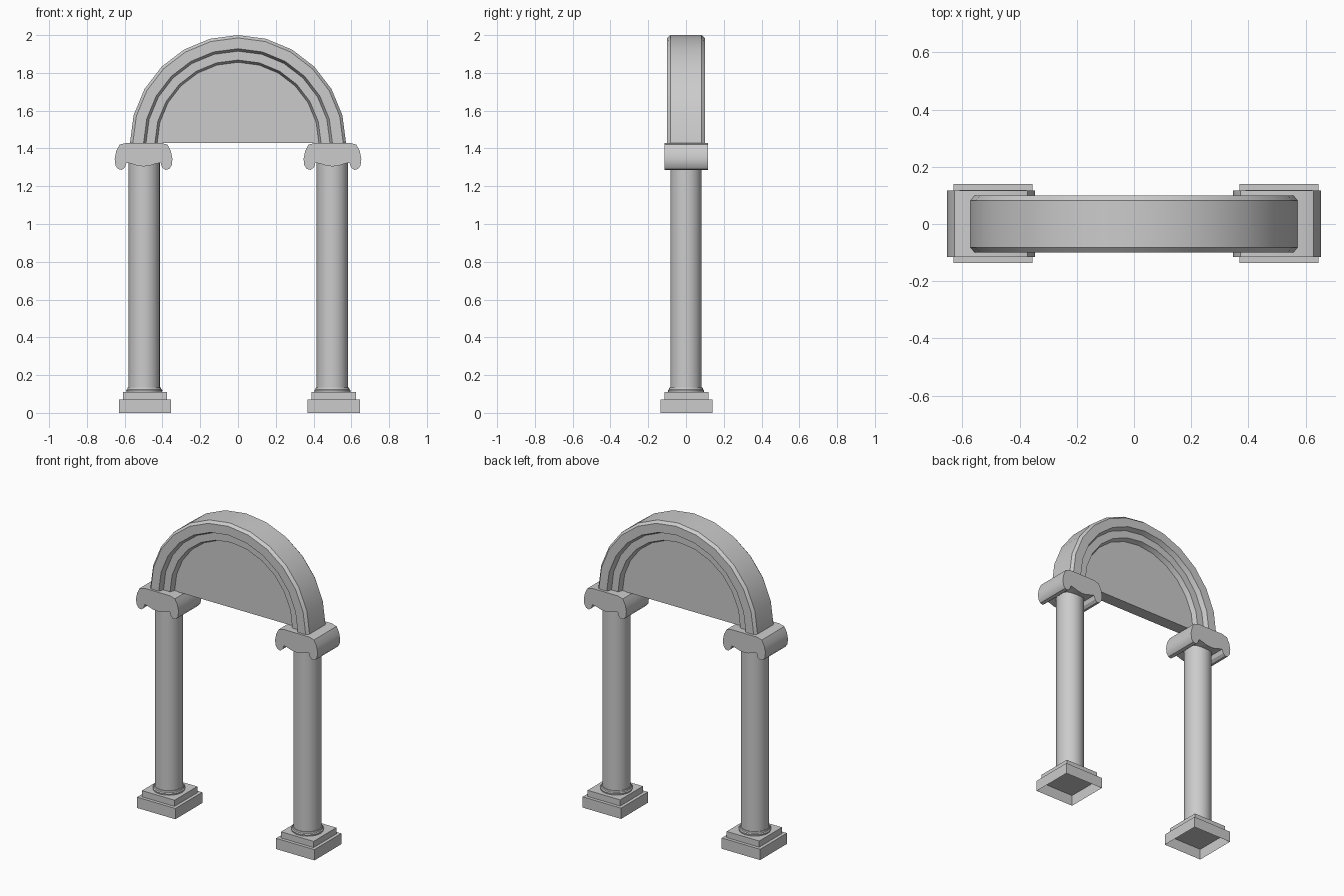
import bpy, bmesh
from math import pi, cos, sin

cube = bpy.data.objects.get("Cube")
if cube:
    bpy.data.objects.remove(cube)

stone = bpy.data.materials.new("grey stone")
stone.use_nodes = True
GREY = (0.6, 0.6, 0.6, 1)
stone.diffuse_color = GREY
stone.node_tree.nodes["Principled BSDF"].inputs["Base Color"].default_value = GREY


def finish(name, bm, smooth=False):
    """Turn a bmesh into a named stone object."""
    bmesh.ops.recalc_face_normals(bm, faces=bm.faces)
    mesh = bpy.data.meshes.new(name)
    bm.to_mesh(mesh)
    bm.free()
    mesh.materials.append(stone)
    obj = bpy.data.objects.new(name, mesh)
    bpy.context.collection.objects.link(obj)
    if smooth:
        bpy.ops.object.select_all(action="DESELECT")
        obj.select_set(True)
        bpy.context.view_layer.objects.active = obj
        bpy.ops.object.shade_smooth_by_angle(angle=pi / 6)
    return obj


def block(name, x, y, half, z0, z1):
    """Square slab, open underneath."""
    bm = bmesh.new()
    low, high = [[bm.verts.new((x + half * a, y + half * b, z))
                  for a, b in ((-1, -1), (1, -1), (1, 1), (-1, 1))] for z in (z0, z1)]
    for i in range(4):
        j = (i + 1) % 4
        bm.faces.new((low[i], low[j], high[j], high[i]))
    bm.faces.new(high)
    finish(name, bm)


def turned(name, x, y, profile, sides=32):
    """Solid of revolution from (radius, height) pairs."""
    bm = bmesh.new()
    rings = [[bm.verts.new((x + r * cos(2 * pi * i / sides), y + r * sin(2 * pi * i / sides), z))
              for i in range(sides)] for r, z in profile]
    for a, b in zip(rings, rings[1:]):
        for i in range(sides):
            j = (i + 1) % sides
            bm.faces.new((a[i], a[j], b[j], b[i]))
    bm.faces.new(rings[-1])
    finish(name, bm, True)


def scroll_capital(name, x):
    """Scroll outline pulled from front to back."""
    half = [(0.09, 1.43), (0.127, 1.42), (0.145, 1.385), (0.153, 1.345), (0.149, 1.31),
            (0.135, 1.291), (0.115, 1.286), (0.098, 1.3), (0.09, 1.325),
            (0.06, 1.318), (0.03, 1.308)]
    outline = half + [(0, 1.305)] + [(-a, z) for a, z in reversed(half)]
    bm = bmesh.new()
    front = bm.faces.new([bm.verts.new((x + a, -0.115, z)) for a, z in outline])
    out = bmesh.ops.extrude_face_region(bm, geom=[front], use_keep_orig=True)
    verts = [v for v in out["geom"] if isinstance(v, bmesh.types.BMVert)]
    bmesh.ops.translate(bm, verts=verts, vec=(0, 0.232, 0))
    finish(name, bm, True)


# Two columns: base, moulding, shaft and scroll capital
for side, sx in (("left", 1), ("right", -1)):
    bx, by = sx * 0.5 + 0.007, 0.002
    block(side + "_plinth", bx, by, 0.138, 0, 0.07)
    block(side + "_plinth_step", bx, by, 0.117, 0.07, 0.11)
    turned(side + "_base_ring", sx * 0.498 + 0.002, 0,
           [(0.094, 0.11), (0.096, 0.12), (0.09, 0.125), (0.088, 0.134), (0.08, 0.134)])
    turned(side + "_shaft", sx * 0.498 + 0.001, 0, [(0.083, 0.13), (0.083, 1.34)])
    scroll_capital(side + "_capital", sx * 0.5)

# Stepped arch: (radius, depth) section swept over a half circle
SPRING, STEPS = 1.43, 12
section = [(0.572, 0.082), (0.557, 0.1), (0.5, 0.1), (0.487, 0.07), (0.44, 0.07), (0.428, 0.04)]
section = [(r, -d) for r, d in reversed(section)] + section
bm = bmesh.new()
ribs = [[bm.verts.new((r * cos(pi * k / STEPS), d, SPRING - 0.002 + r * sin(pi * k / STEPS)))
         for r, d in section] for k in range(STEPS + 1)]
for a, b in zip(ribs, ribs[1:]):
    for i in range(len(section) - 1):
        bm.faces.new((a[i], a[i + 1], b[i + 1], b[i]))

# Flat infill panels on both sides and the closed underside
bm.faces.new([rib[0] for rib in ribs])
bm.faces.new([rib[-1] for rib in ribs])
bm.faces.new(ribs[0] + ribs[-1][::-1])
finish("arch", bm, True)
